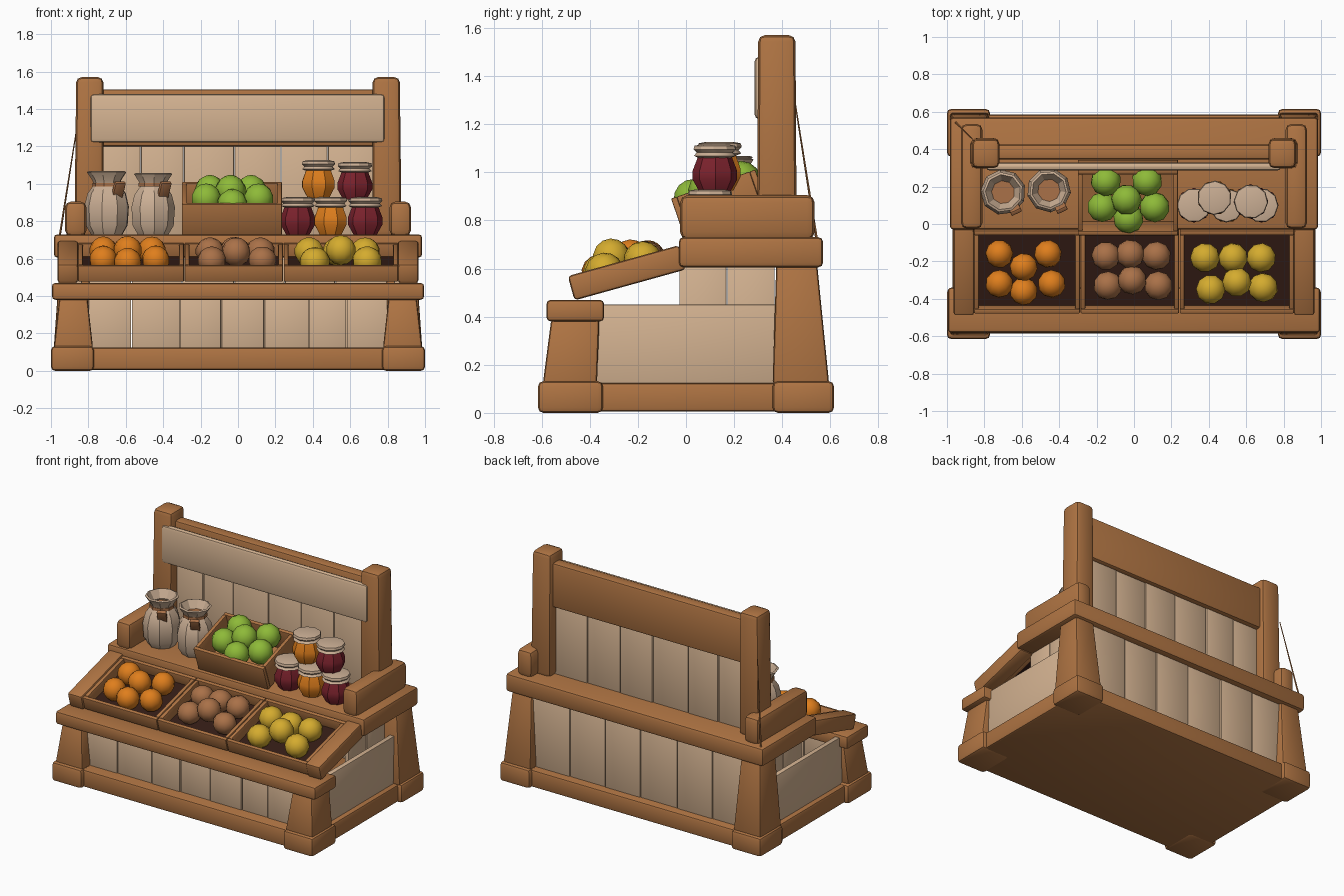
import bpy, bmesh, math, random
from mathutils import Matrix, Vector

if "Cube" in bpy.data.objects:
    bpy.data.objects.remove(bpy.data.objects["Cube"])
random.seed(4)

def mat(name, r, g, b):
    m = bpy.data.materials.new(name)
    m.diffuse_color = (r, g, b, 1)
    m.use_nodes = True
    m.node_tree.nodes["Principled BSDF"].inputs["Base Color"].default_value = m.diffuse_color
    return m

WOOD = mat("warm wood", .43, .175, .056)
CREAM = mat("pale plank", .66, .45, .285)
CLAY = mat("pale clay", .60, .43, .30)
ORANGE = mat("orange", .74, .21, .012)
TAN = mat("potato brown", .40, .165, .065)
YELLOW = mat("lemon yellow", .66, .41, .028)
GREEN = mat("apple green", .27, .49, .04)
RED = mat("jam red", .20, .016, .026)
DARK = mat("dark interior", .035, .012, .008)

def finish(name, bm, m, angle=40):
    bmesh.ops.recalc_face_normals(bm, faces=bm.faces)
    me = bpy.data.meshes.new(name)
    bm.to_mesh(me)
    bm.free()
    me.materials.append(m)
    for p in me.polygons:
        p.use_smooth = True
    me.set_sharp_from_angle(angle=math.radians(angle))
    ob = bpy.data.objects.new(name, me)
    bpy.context.collection.objects.link(ob)
    return ob

def add_box(bm, lo, hi, bevel=0.0, top=None, mtx=None):
    """Bevelled box; top = (x0, x1, y0, y1) overrides the upper rectangle."""
    t = top or (lo[0], hi[0], lo[1], hi[1])
    bot = [(lo[0], lo[1]), (hi[0], lo[1]), (hi[0], hi[1]), (lo[0], hi[1])]
    up = [(t[0], t[2]), (t[1], t[2]), (t[1], t[3]), (t[0], t[3])]
    part = bmesh.new()
    v = [part.verts.new((*p, lo[2])) for p in bot] + [part.verts.new((*p, hi[2])) for p in up]
    for f in ((3, 2, 1, 0), (4, 5, 6, 7), (0, 1, 5, 4), (1, 2, 6, 5), (2, 3, 7, 6), (3, 0, 4, 7)):
        part.faces.new([v[i] for i in f])
    if bevel:
        bmesh.ops.bevel(part, geom=part.edges[:], offset=bevel, segments=2, profile=.5, affect='EDGES')
    if mtx:
        part.transform(mtx)
    tmp = bpy.data.meshes.new("tmp")
    part.to_mesh(tmp)
    part.free()
    bm.from_mesh(tmp)
    bpy.data.meshes.remove(tmp)

def box(name, lo, hi, m, bevel=.015, top=None, mtx=None):
    bm = bmesh.new()
    add_box(bm, lo, hi, bevel, top, mtx)
    return finish(name, bm, m)

def planks(name, cuts, z0, z1, y, along_y=False):
    """Row of upright planks between the given cuts."""
    bm = bmesh.new()
    for i, (a, b) in enumerate(zip(cuts, cuts[1:])):
        d = .004 * (i % 2)
        if along_y:
            add_box(bm, (y - .015, a + .002, z0), (y + .015, b - .002, z1), .004)
        else:
            add_box(bm, (a + .002, y - .015 + d, z0), (b - .002, y + .015 + d, z1), .004)
    return finish(name, bm, CREAM)

def crate(name, x0, x1, d, h, mtx, floor, t=.025):
    bm = bmesh.new()
    for lo, hi in (((x0, 0, 0), (x1, t, h)), ((x0, d - t, 0), (x1, d, h)),
                   ((x0, t, 0), (x0 + t, d - t, h)), ((x1 - t, t, 0), (x1, d - t, h))):
        add_box(bm, lo, hi, .005, None, mtx)
    finish(name, bm, WOOD)
    box(name + "_floor", (x0 + t, t, .005), (x1 - t, d - t, .02), floor, 0, None, mtx)

def fruit(name, pts, r, m, sq=1.0):
    for i, p in enumerate(pts):
        bm = bmesh.new()
        bmesh.ops.create_uvsphere(bm, u_segments=10, v_segments=7, radius=r)
        bm.transform(Matrix.Translation(p) @ Matrix.Rotation(random.uniform(-.6, .6), 4, 'X')
                     @ Matrix.Rotation(random.uniform(0, 3), 4, 'Z') @ Matrix.Diagonal((1, 1, sq, 1)))
        finish(f"{name}_{i + 1}", bm, m, 50)

def lathe(name, prof, pos, m, n=10, turn=0.0, angle=30):
    bm = bmesh.new()
    rings = [[bm.verts.new((pos[0] + r * math.cos(turn + k * math.tau / n),
                            pos[1] + r * math.sin(turn + k * math.tau / n), pos[2] + z))
              for k in range(n)] for r, z in prof]
    for a, b in zip(rings, rings[1:]):
        for k in range(n):
            bm.faces.new((a[k], a[(k + 1) % n], b[(k + 1) % n], b[k]))
    bm.faces.new(rings[0][::-1])
    bm.faces.new(rings[-1])
    return finish(name, bm, m, angle)

# base plinth, corner blocks, legs, posts, arms and tilted side rails
box("base_plinth", (-.97, -.585, .005), (.97, .585, .125), WOOD, .015)
for s, side in ((-1, "left"), (1, "right")):
    def xr(a, b):
        return (min(s * a, s * b), max(s * a, s * b))
    bx, lx, tx, ux = xr(.77, 1.0), xr(.775, .985), xr(.805, .955), xr(.80, .95)
    for y0, y1, end in ((-.615, -.345, "front"), (.36, .615, "back")):
        box(f"{side}_{end}_foot", (bx[0], y0, 0), (bx[1], y1, .132), WOOD, .022)
    box(f"{side}_front_leg", (lx[0], -.595, .12), (lx[1], -.37, .39), WOOD, .015, (*tx, -.56, -.36))
    box(f"{side}_back_leg", (lx[0], .36, .12), (lx[1], .595, .62), WOOD, .015, (*ux, .375, .545))
    a, b = xr(.72, .875), xr(.72, .865)
    box(f"{side}_post", (a[0], .295, .72), (a[1], .46, 1.57), WOOD, .028, (*b, .30, .455))
    a = xr(.81, .925)
    box(f"{side}_arm", (a[0], -.025, .72), (a[1], .535, .905), WOOD, .032)
    # side wall: low outer panel, inset upper panel
    a = xr(.90, .935)
    box(f"{side}_side_panel", (a[0], -.40, .12), (a[1], .40, .45), CREAM, .005)
    planks(f"{side}_inner_planks", [-.03, .17, .37], .12, .62, s * .85, True)

# front ledge and raised shelf
box("front_ledge", (-.995, -.58, .38), (.995, -.34, .47), WOOD, .018)
box("shelf", (-.985, -.03, .605), (.985, .57, .73), WOOD, .02)

# plank walls
planks("front_planks", [-.80, -.57, -.31, -.09, .14, .38, .58, .80], .11, .40, -.49)
planks("lower_back_planks", [-.82, -.57, -.30, -.02, .25, .52, .82], .11, .62, .51)
planks("upper_back_planks", [-.74, -.52, -.29, -.02, .23, .48, .74], .72, 1.25, .375)

# backboard and sign
box("top_backboard", (-.76, .345, 1.20), (.76, .425, 1.505), WOOD, .014)
box("sign_board", (-.79, .285, 1.22), (.785, .33, 1.48), CREAM, .02)

# slanted display trays and their side rails
TILT = Matrix.Translation((0, -.455, .475)) @ Matrix.Rotation(math.radians(15.5), 4, 'X')
crate("left_tray", -.855, -.29, .46, .09, TILT, DARK)
crate("middle_tray", -.285, .24, .46, .09, TILT, DARK)
crate("right_tray", .245, .855, .46, .09, TILT, DARK)
for s, side in ((-1, "left"), (1, "right")):
    x = sorted((s * .855, s * .965))
    box(f"{side}_tray_rail", (x[0], -.01, -.005), (x[1], .47, .10), WOOD, .015, None, TILT)

# fruit on the trays
def on_slope(pts, lift=0):
    return [(x, y, .64 + .3 * (y + .17) + lift) for x, y in pts]
fruit("orange", on_slope([(-.72, -.16), (-.46, -.16), (-.72, -.32), (-.59, -.36), (-.44, -.32)]), .075, ORANGE)
fruit("top_orange", [(-.59, -.23, .645)], .076, ORANGE)
fruit("potato", on_slope([(-.15, -.17), (-.02, -.16), (.12, -.17), (-.14, -.33), (.13, -.33)]), .078, TAN, .92)
fruit("top_potato", [(-.01, -.30, .635)], .078, TAN)
fruit("lemon", on_slope([(.38, -.18), (.53, -.18), (.68, -.18), (.41, -.35), (.69, -.34)]), .08, YELLOW, .95)
fruit("top_lemon", [(.55, -.31, .645)], .08, YELLOW)

# tilted apple crate on the shelf
LEAN = Matrix.Translation((0, -.005, .725)) @ Matrix.Rotation(math.radians(19), 4, 'X')
crate("apple_crate", -.30, .235, .37, .175, LEAN, WOOD)
box("crate_prop", (-.27, .24, .725), (.20, .33, .83), WOOD, .005)
fruit("apple", [(-.15, .23, .965), (.07, .23, .965), (-.17, .09, .92), (.11, .09, .92),
                (-.04, .13, .965), (-.03, .03, .89)], .082, GREEN)

# clay jugs with hollow mouths and a tag at the neck
JUG = [(.085, 0), (.115, .05), (.122, .15), (.105, .22), (.072, .265), (.078, .29), (.108, .335),
       (.095, .34), (.062, .285), (.085, .2), (.085, .06)]
for i, (x, y, k) in enumerate(((-.70, .17, 1), (-.455, .18, .97))):
    prof = [(r * (1 if i == 0 else .97), z * k) for r, z in JUG]
    lathe(f"jug_{i + 1}", prof, (x, y, .728), CLAY, 9, .3 + i)
    box(f"jug_tag_{i + 1}", (-.03, -.012, -.05), (.03, .012, .05), TAN, .004, None,
        Matrix.Translation((x + .06, y - .085, .965)) @ Matrix.Rotation(.45, 4, 'Z') @ Matrix.Rotation(.5, 4, 'X'))
    lathe(f"jug_band_{i + 1}", [(.079, 0), (.079, .02)], (x, y, .985), TAN, 9, .3 + i)

# preserve jars stacked in two rows
BODY = [(.062, 0), (.093, .055), (.093, .09), (.07, .15)]
LID = [(.07, 0), (.09, .008), (.078, .022), (.092, .035), (.088, .05), (.06, .056)]
for i, (x, y, z, m) in enumerate(((.32, .10, .728, RED), (.495, .10, .728, ORANGE), (.68, .10, .728, RED),
                                  (.43, .14, .925, ORANGE), (.625, .12, .915, RED))):
    lathe(f"jar_{i + 1}", BODY, (x, y, z), m, 8, i * .4)
    lathe(f"jar_lid_{i + 1}", LID, (x, y, z + .145), CLAY, 10, i * .3)

# thin cord hanging at the back left corner
p, q = Vector((-.865, .455, 1.28)), Vector((-.955, .545, .71))
bm = bmesh.new()
bmesh.ops.create_cone(bm, cap_ends=True, segments=5, radius1=.006, radius2=.003, depth=(q - p).length)
bm.transform(Matrix.Translation((p + q) / 2) @ (p - q).to_track_quat('Z', 'Y').to_matrix().to_4x4())
finish("hanging_cord", bm, WOOD)
